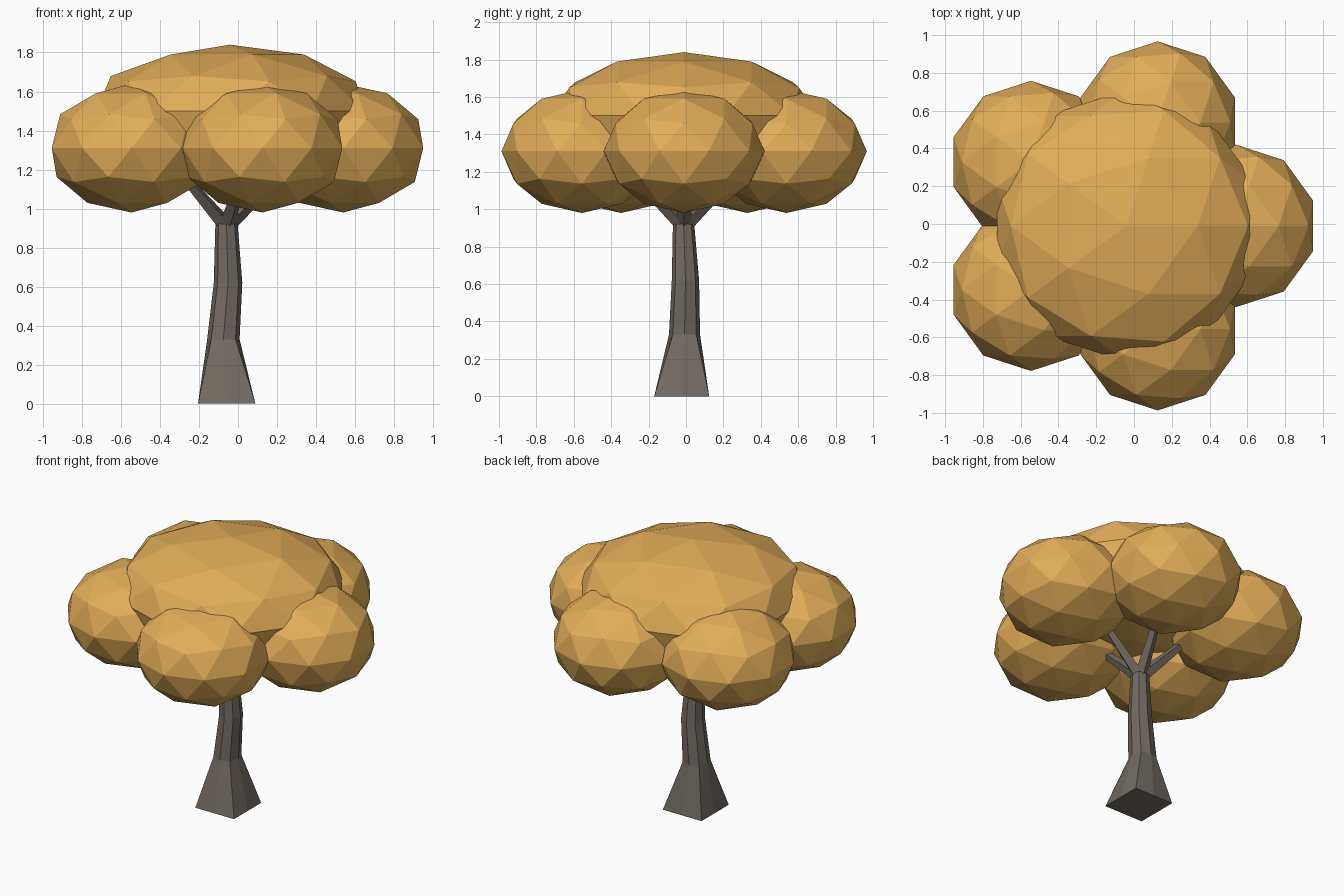
import bpy, bmesh, math
from mathutils import Vector

if "Cube" in bpy.data.objects:
    bpy.data.objects.remove(bpy.data.objects["Cube"])


def material(name, color):
    m = bpy.data.materials.new(name)
    m.diffuse_color = color
    m.use_nodes = True
    m.node_tree.nodes["Principled BSDF"].inputs["Base Color"].default_value = m.diffuse_color
    return m


LEAF = material("autumn_leaf", (0.76, 0.42, 0.10, 1))
BARK = material("bark", (0.17, 0.145, 0.125, 1))
CX, CY = -0.06, -0.01


def finish(bm, name, mat):
    bmesh.ops.recalc_face_normals(bm, faces=bm.faces)
    me = bpy.data.meshes.new(name)
    bm.to_mesh(me)
    bm.free()
    me.materials.append(mat)
    ob = bpy.data.objects.new(name, me)
    bpy.context.collection.objects.link(ob)
    return ob


def clump(name, loc, r, h):
    bm = bmesh.new()
    bmesh.ops.create_icosphere(bm, subdivisions=2, radius=1)
    for v in bm.verts:
        v.co = Vector((v.co.x * r, v.co.y * r, v.co.z * h)) + Vector(loc)
    return finish(bm, name, LEAF)


def loft(name, rings, mat):
    bm = bmesh.new()
    loops = [[bm.verts.new(p) for p in ring] for ring in rings]
    n = len(loops[0])
    for a, b in zip(loops, loops[1:]):
        for i in range(n):
            bm.faces.new((a[i], a[(i + 1) % n], b[(i + 1) % n], b[i]))
    bm.faces.new(loops[0][::-1])
    bm.faces.new(loops[-1])
    return finish(bm, name, mat)


# Canopy: a wide crown over a ring of five clumps
clump("crown_foliage", (-0.04, -0.01, 1.50), 0.72, 0.34)
for k in range(5):
    a = math.radians(72 * k)
    clump(f"foliage_clump_{k + 1}",
          (CX + 0.6 * math.cos(a), CY + 0.575 * math.sin(a), 1.31), 0.43, 0.33)

# Trunk: square foot becoming an eight-sided stem (x, y, z, half width, corner reach)
rings = []
for x, y, z, w, corner in [(-0.058, -0.023, 0.0, 0.147, 1.414),
                           (-0.075, -0.008, 0.33, 0.083, 1.06),
                           (-0.051, -0.003, 0.62, 0.073, 1.03),
                           (-0.059, -0.013, 0.92, 0.057, 1.03)]:
    ring = []
    for i in range(8):
        a = math.radians(45 * i)
        r = w * (corner if i % 2 else 1)
        ring.append((x + r * math.cos(a), y + r * math.sin(a), z))
    rings.append(ring)
loft("trunk", rings, BARK)

# Branches: tapered four-sided limbs rising into the crown
for k in range(5):
    a = math.radians(72 * k)
    out = Vector((math.cos(a), math.sin(a), 0))
    start = Vector((CX, CY, 0.925)) + out * 0.015
    end = Vector((CX, CY, 1.27)) + out * 0.38
    d = (end - start).normalized()
    side = d.cross(Vector((0, 0, 1))).normalized()
    up = side.cross(d)
    loft(f"branch_{k + 1}",
         [[p + side * r, p + up * r, p - side * r, p - up * r]
          for p, r in ((start, 0.042), (end, 0.018))], BARK)
